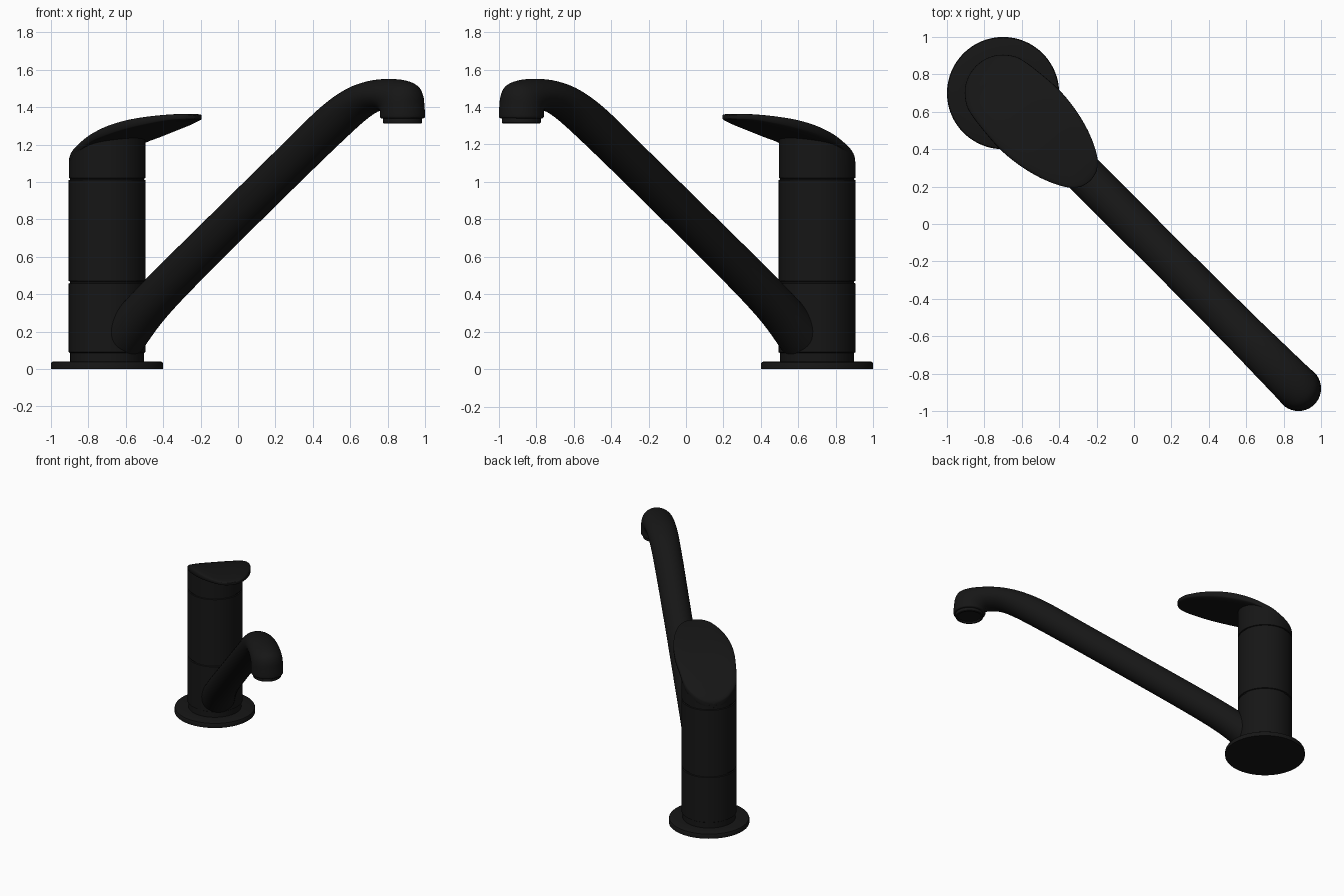
import bpy, bmesh, math
from mathutils import Vector

if "Cube" in bpy.data.objects:
    bpy.data.objects.remove(bpy.data.objects["Cube"])

C = math.sqrt(0.5)
black = bpy.data.materials.new("black")
black.diffuse_color = (0.008, 0.008, 0.008, 1)
black.use_nodes = True
black.node_tree.nodes["Principled BSDF"].inputs["Base Color"].default_value = black.diffuse_color


def place(s, w, z):
    """s runs from the column towards the spout tip, w is sideways."""
    return Vector((-0.7 + (s + w) * C, 0.7 + (w - s) * C, z))


def loft(name, rings, angle=35):
    """Skin a list of equal rings and cap both ends."""
    bm = bmesh.new()
    rows = [[bm.verts.new(p) for p in r] for r in rings]
    n = len(rows[0])
    for a, b in zip(rows, rows[1:]):
        for i in range(n):
            j = (i + 1) % n
            bm.faces.new((a[i], a[j], b[j], b[i]))
    bm.faces.new(rows[0])
    bm.faces.new(rows[-1])
    bmesh.ops.recalc_face_normals(bm, faces=bm.faces)
    me = bpy.data.meshes.new(name)
    bm.to_mesh(me)
    bm.free()
    me.materials.append(black)
    ob = bpy.data.objects.new(name, me)
    bpy.context.collection.objects.link(ob)
    bpy.ops.object.select_all(action='DESELECT')
    ob.select_set(True)
    bpy.context.view_layer.objects.active = ob
    bpy.ops.object.shade_smooth_by_angle(angle=math.radians(angle))
    return ob


def circle(r, z, s=0, n=64):
    return [place(s + r * math.cos(t), r * math.sin(t), z)
            for t in (2 * math.pi * i / n for i in range(n))]


def lathe(name, profile, s=0):
    return loft(name, [circle(r, z, s) for r, z in profile])


def smooth(rows, steps=5):
    """Catmull-Rom interpolation through rows of numbers."""
    pts = [Vector(r) for r in rows]
    out = []
    for i in range(len(pts) - 1):
        p0, p1, p2 = pts[max(i - 1, 0)], pts[i], pts[i + 1]
        p3 = pts[min(i + 2, len(pts) - 1)]
        for k in range(steps):
            t = k / steps
            out.append(0.5 * (2 * p1 + (p2 - p0) * t + (2 * p0 - 5 * p1 + 4 * p2 - p3) * t * t
                              + (3 * p1 - p0 - 3 * p2 + p3) * t ** 3))
    return out + [pts[-1]]


# Base plate and column with its two grooves
lathe("base_plate", [(0.3, 0), (0.3, 0.028), (0.296, 0.036), (0.288, 0.04), (0.19, 0.04)])
lathe("column", [(0.197, 0.035), (0.197, 0.085), (0.205, 0.09), (0.205, 0.457), (0.198, 0.46),
                 (0.198, 0.468), (0.205, 0.471), (0.205, 1.009), (0.198, 1.012), (0.198, 1.025)])

# Lever stations: position, half width, top height, underside height
lever = smooth([
    (-0.205, 0.002, 1.06, 1.03), (-0.195, 0.063, 1.085, 1.035), (-0.165, 0.122, 1.115, 1.05),
    (-0.11, 0.173, 1.155, 1.085), (-0.05, 0.199, 1.195, 1.125), (0.07, 0.216, 1.257, 1.195),
    (0.2, 0.224, 1.304, 1.233), (0.33, 0.212, 1.335, 1.267), (0.46, 0.18, 1.353, 1.297),
    (0.57, 0.132, 1.362, 1.321), (0.625, 0.09, 1.363, 1.33), (0.652, 0.05, 1.36, 1.334),
    (0.662, 0.002, 1.355, 1.338)])


def power(v, e):
    return math.copysign(abs(v) ** e, v)


rings = []
for s, w, zt, zb in lever:
    ring = []
    for i in range(40):
        t = 2 * math.pi * i / 40
        ring.append(place(s, w * power(math.cos(t), 0.6),
                          (zt + zb) / 2 + (zt - zb) / 2 * power(math.sin(t), 0.35)))
    rings.append(ring)
loft("lever_handle", rings, 50)


# Cap below the lever, its top cut to follow the lever
def lever_middle(s):
    for a, b in zip(lever, lever[1:]):
        if a[0] <= s <= b[0]:
            f = (s - a[0]) / max(b[0] - a[0], 1e-6)
            return ((a[2] + a[3]) * (1 - f) + (b[2] + b[3]) * f) / 2
    return (lever[0][2] + lever[0][3]) / 2


top = [place(0.2045 * math.cos(t), 0.2045 * math.sin(t), lever_middle(0.2045 * math.cos(t)))
       for t in (2 * math.pi * i / 64 for i in range(64))]
loft("lever_cap", [circle(0.198, 1.018), circle(0.2045, 1.021), top])

# Spout stations: underside point, upper point (each position, height), half width
spout = smooth([
    (0.20, 0.08, 0.07, 0.28, 0.13), (0.36, 0.233, 0.228, 0.408, 0.118),
    (0.60, 0.415, 0.472, 0.587, 0.108), (1.052, 0.735, 0.928, 0.905, 0.106),
    (1.476, 1.03, 1.352, 1.2, 0.106), (1.762, 1.225, 1.638, 1.397, 0.108),
    (1.92, 1.327, 1.82, 1.492, 0.11), (2.015, 1.372, 1.96, 1.534, 0.113),
    (2.085, 1.38, 2.09, 1.55, 0.115), (2.108, 1.374, 2.22, 1.546, 0.117),
    (2.112, 1.366, 2.305, 1.522, 0.118), (2.114, 1.36, 2.34, 1.475, 0.119),
    (2.114, 1.353, 2.35, 1.41, 0.12), (2.114, 1.345, 2.354, 1.35, 0.12),
    (2.124, 1.338, 2.344, 1.34, 0.11)])
rings = []
for s0, z0, s1, z1, w in spout:
    ring = []
    for i in range(40):
        t = 2 * math.pi * i / 40
        f = 0.5 + 0.5 * math.sin(t)
        ring.append(place(s0 + (s1 - s0) * f, w * math.cos(t), z0 + (z1 - z0) * f))
    rings.append(ring)
loft("spout", rings, 50)

# Outlet ring under the spout head
lathe("outlet_ring", [(0.1, 1.35), (0.104, 1.34), (0.104, 1.316), (0.1, 1.313),
                      (0.088, 1.313), (0.086, 1.325)], 2.234)
